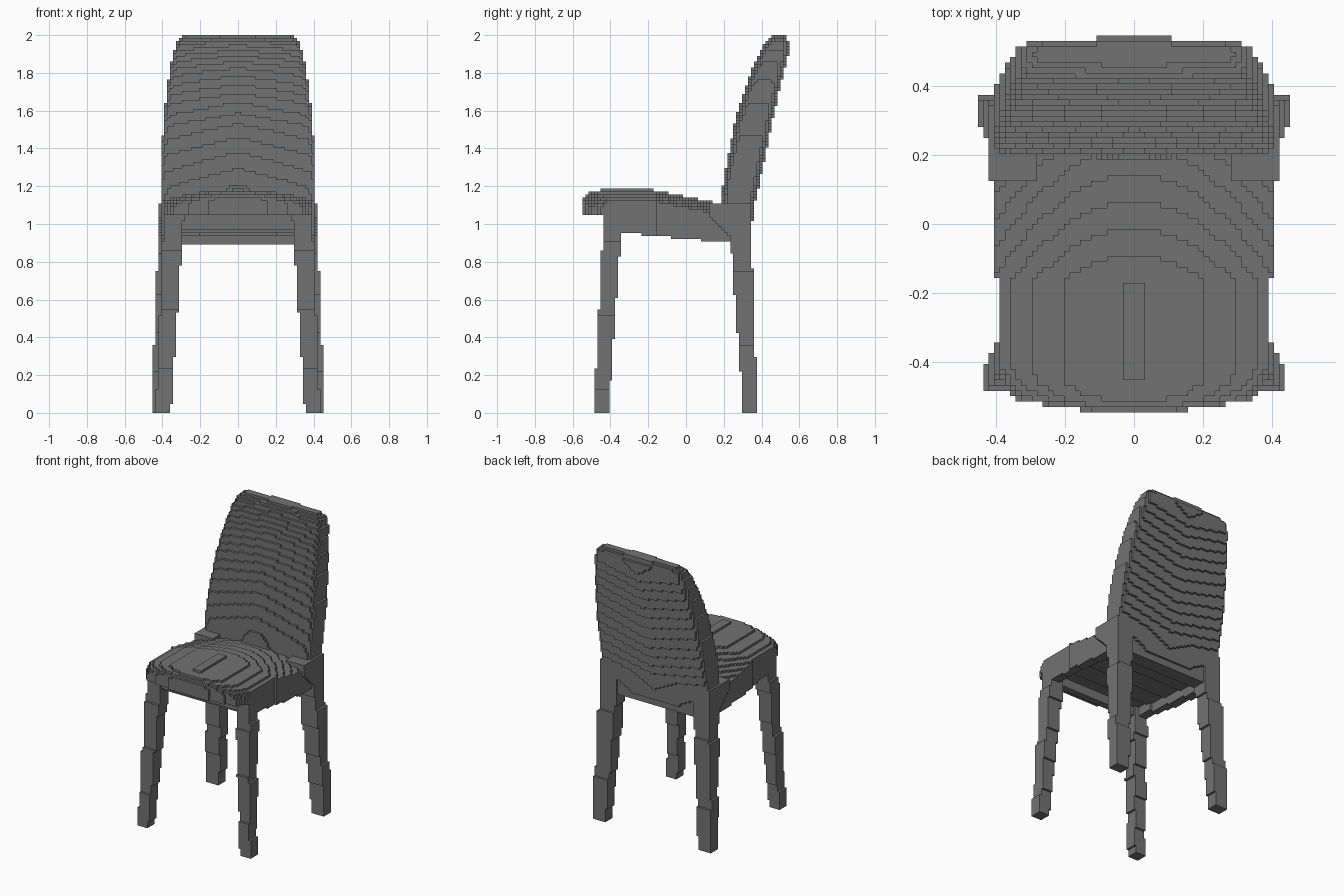
import bpy
import bmesh
from math import floor, ceil, sqrt
from itertools import product

if "Cube" in bpy.data.objects:
    bpy.data.objects.remove(bpy.data.objects["Cube"], do_unlink=True)

CELL = 1 / 64

grey = bpy.data.materials.new("dark grey")
grey.use_nodes = True
grey.diffuse_color = (0.17, 0.17, 0.17, 1)
grey.node_tree.nodes["Principled BSDF"].inputs["Base Color"].default_value = grey.diffuse_color


def curve(points, t):
    """Piecewise linear value at t."""
    if t <= points[0][0]:
        return points[0][1]
    for (a, u), (b, v) in zip(points, points[1:]):
        if t <= b:
            return u + (v - u) * (t - a) / (b - a)
    return points[-1][1]


# Profiles by height: backrest half width, front surface and rear surface
BACK_WIDTH = [(1.0, .415), (1.4, .405), (1.6, .387), (1.8, .362), (1.9, .345), (1.96, .325), (2, .29)]
BACK_FRONT = [(1.0, .185), (1.2, .193), (1.35, .22), (1.5, .25), (1.65, .29),
              (1.8, .34), (1.9, .385), (1.96, .42), (2, .465)]
BACK_REAR = [(.95, .345), (1.1, .36), (1.2, .385), (1.4, .43), (1.6, .47),
             (1.8, .515), (1.9, .54), (1.96, .545), (2, .525)]


def seat_width(y):
    return .403 + .03 * y


def underside(y):
    return .955 - .098 * (y + .34)


def in_seat(x, y, z):
    x = abs(x)
    front = -.548 + .35 * x * x + max(0, x - .34) * .9
    if x > seat_width(y) or y < front or y > .3:
        return False
    # Crowned cushion with a rolled front edge
    top = 1.18 - .2 * max(0, y + .17) - .36 * x * x
    roll = max(0, front + .1 - y) / .1
    top -= .055 * (1 - sqrt(max(0, 1 - roll * roll)))
    floor_z = 1.04 if y < -.37 else underside(y) + .06
    return floor_z < z < top


def in_apron(x, y, z):
    width = seat_width(y)
    if abs(x) > width or not -.42 < y < .335 or not underside(y) < z < 1.06:
        return False
    return abs(x) > width - .06 or y < -.36 or y > .23


def in_backrest(x, y, z):
    x, width = abs(x), curve(BACK_WIDTH, z)
    if x > width:
        return False
    # Both faces bulge toward the middle and round off at the sides
    edge = max(0, x - width + .035) / .035
    inset = .05 * x + .03 * (1 - sqrt(max(0, 1 - edge * edge)))
    return curve(BACK_FRONT, z) + inset < y < curve(BACK_REAR, z) - inset


def in_front_leg(x, y, z):
    x = abs(x)
    return (.355 - .065 * z < x < .435 - .04 * z
            and -.488 + .05 * z < y < -.41 + .07 * z)


def in_rear_leg(x, y, z):
    x = abs(x)
    flare = .9 * max(0, z - .93) if z < 1.04 else .1
    return (.358 - .065 * z < x < .46 - .04 * z
            and .305 - .075 * z - flare < y < .377 - .033 * z)


PARTS = {
    "seat": (in_seat, (-.45, -.56, .9), (.45, .32, 1.2)),
    "apron": (in_apron, (-.45, -.45, .88), (.45, .36, 1.08)),
    "backrest": (in_backrest, (-.45, .16, .95), (.45, .56, 2)),
    "front_legs": (in_front_leg, (-.47, -.5, 0), (.47, -.32, 1.06)),
    "rear_legs": (in_rear_leg, (-.47, .1, 0), (.47, .4, 1.1)),
}

# Fill each part with cells, giving shared cells to the first part
filled, cells = set(), {}
for name, (inside, low, high) in PARTS.items():
    ranges = [range(floor(a / CELL), ceil(b / CELL)) for a, b in zip(low, high)]
    part = {c for c in product(*ranges)
            if c not in filled and inside(*((i + .5) * CELL for i in c))}
    cells[name] = part
    filled |= part


# Skin the exposed cell sides
for name, part in cells.items():
    bm = bmesh.new()
    corners = {}

    def corner(key):
        if key not in corners:
            corners[key] = bm.verts.new([k * CELL for k in key])
        return corners[key]

    for cell in part:
        for axis, side in product(range(3), (0, 1)):
            near = list(cell)
            near[axis] += 2 * side - 1
            if tuple(near) in filled:
                continue
            ring = []
            for u, v in ((0, 0), (1, 0), (1, 1), (0, 1)):
                key = list(cell)
                key[axis] += side
                key[(axis + 1) % 3] += u
                key[(axis + 2) % 3] += v
                ring.append(corner(tuple(key)))
            bm.faces.new(ring if side else ring[::-1])

    mesh = bpy.data.meshes.new(name)
    bm.to_mesh(mesh)
    bm.free()
    mesh.materials.append(grey)
    bpy.context.collection.objects.link(bpy.data.objects.new(name, mesh))
